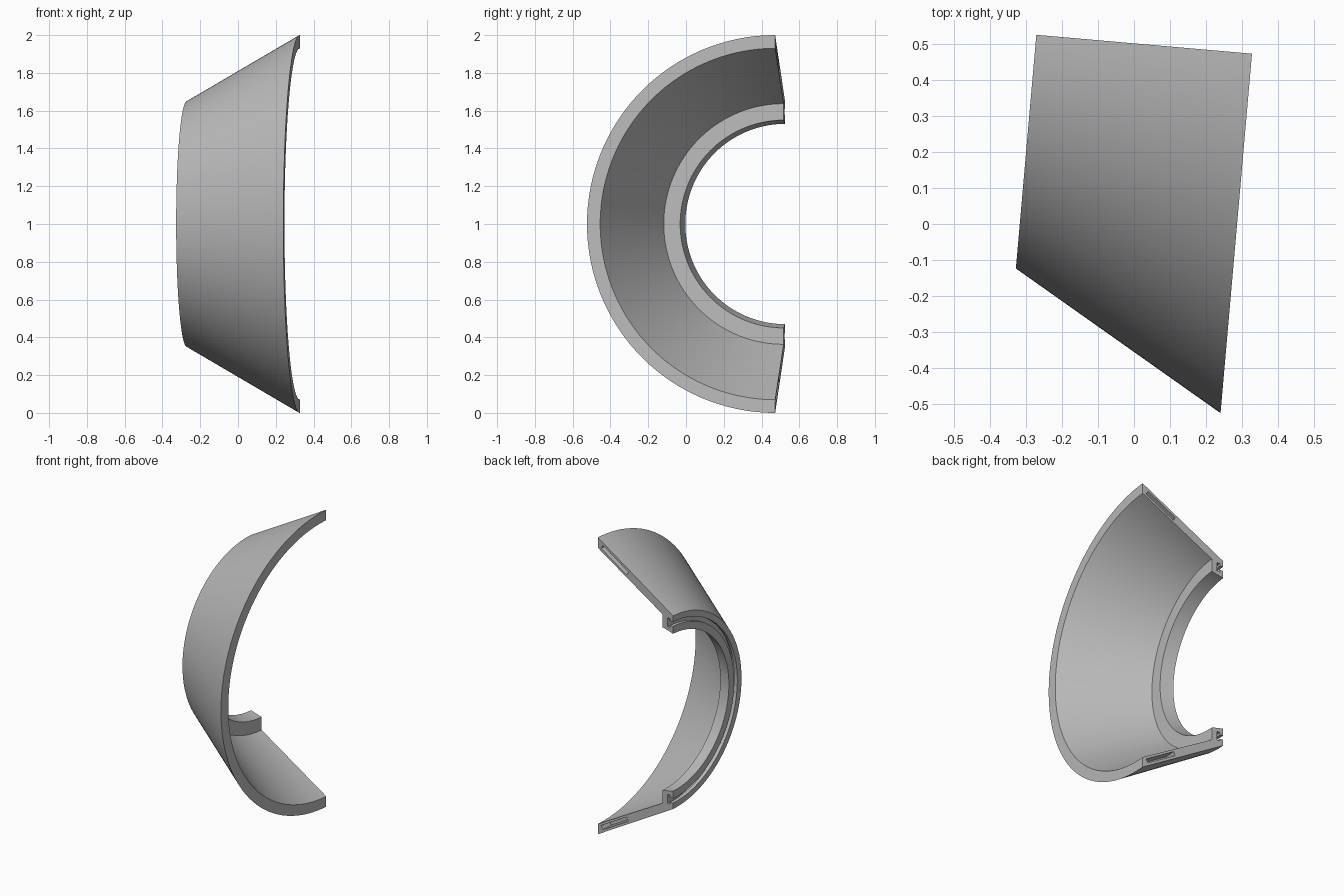
import bpy, bmesh, math
from mathutils import Matrix, Vector

cube = bpy.data.objects.get("Cube")
if cube:
    bpy.data.objects.remove(cube, do_unlink=True)

grey = bpy.data.materials.new("plain_grey")
grey.use_nodes = True
colour = (0.5, 0.5, 0.5, 1)
grey.diffuse_color = colour
grey.node_tree.nodes["Principled BSDF"].inputs["Base Color"].default_value = colour

# The axis of the half collar leans slightly in plan
placement = Matrix.Translation((0.327, 0.472, 1)) @ Matrix.Rotation(math.radians(-5), 4, "Z")


def add_object(name, bm):
    bmesh.ops.recalc_face_normals(bm, faces=bm.faces[:])
    bm.transform(placement)
    mesh = bpy.data.meshes.new(name)
    bm.to_mesh(mesh)
    bm.free()
    mesh.materials.append(grey)
    obj = bpy.data.objects.new(name, mesh)
    bpy.context.collection.objects.link(obj)
    return obj


# Wall section (axial position, radius) with inner flange and undercut groove
LENGTH = 0.6
section = [
    (0, 1), (-LENGTH, 0.65),
    (-LENGTH, 0.61), (-0.577, 0.61), (-0.577, 0.625), (-0.555, 0.625),
    (-0.555, 0.565), (-0.577, 0.565), (-0.577, 0.58), (-LENGTH, 0.58),
    (-LENGTH, 0.53), (-0.515, 0.55), (-0.515, 0.637), (0, 0.93),
]

# Sweep the section through half a turn, leaving both ends capped
SEGMENTS = 96
bm = bmesh.new()
rings = []
for i in range(SEGMENTS + 1):
    a = math.pi * i / SEGMENTS
    rings.append([bm.verts.new((u, -r * math.sin(a), r * math.cos(a))) for u, r in section])
count = len(section)
for ring, following in zip(rings, rings[1:]):
    for j in range(count):
        k = (j + 1) % count
        bm.faces.new((ring[j], ring[k], following[k], following[j]))
bm.faces.new(rings[0])
bm.faces.new(rings[-1])
collar = add_object("half_collar", bm)

# Flat pockets sunk into the two cut ends
slope = math.atan2(0.35, LENGTH)
for side, name in ((1, "upper_pocket_cutter"), (-1, "lower_pocket_cutter")):
    bm = bmesh.new()
    bmesh.ops.create_cube(bm, size=1)
    bm.transform(Matrix.Translation(Vector((-0.135, 0, side * 0.886)))
                 @ Matrix.Rotation(-side * slope, 4, "Y")
                 @ Matrix.Diagonal((0.235, 0.16, 0.027, 1)))
    cutter = add_object(name, bm)
    cutter.hide_render = True
    cutter.hide_set(True)
    cut = collar.modifiers.new(name, "BOOLEAN")
    cut.operation = "DIFFERENCE"
    cut.solver = "EXACT"
    cut.object = cutter

# Bake the cuts, then remove the cutters
bpy.ops.object.select_all(action="DESELECT")
collar.select_set(True)
bpy.context.view_layer.objects.active = collar
for mod in list(collar.modifiers):
    cutter = mod.object
    bpy.ops.object.modifier_apply(modifier=mod.name)
    bpy.data.objects.remove(cutter, do_unlink=True)

bpy.ops.object.shade_smooth_by_angle(angle=math.radians(25))
